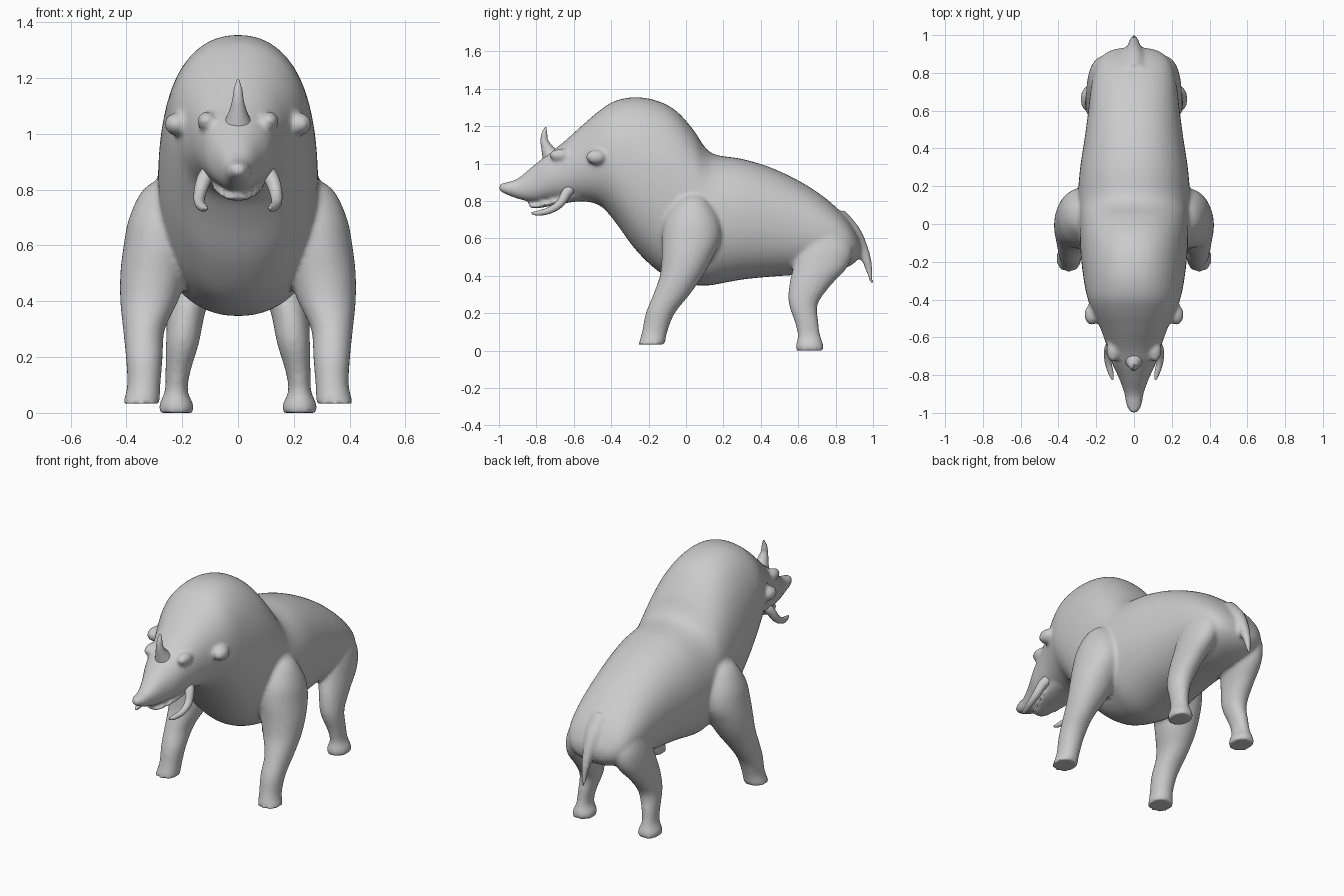
import bpy, bmesh, math
from mathutils import Vector

if "Cube" in bpy.data.objects:
    bpy.data.objects.remove(bpy.data.objects["Cube"])


def refine(pts, n=4):
    """Catmull-Rom resampling of tuples."""
    out = []
    for i in range(len(pts) - 1):
        p0, p1 = pts[max(i - 1, 0)], pts[i]
        p2, p3 = pts[i + 1], pts[min(i + 2, len(pts) - 1)]
        for k in range(n):
            t = k / n
            out.append(tuple(0.5 * (2 * b + (c - a) * t + (2 * a - 5 * b + 4 * c - d) * t * t
                                    + (3 * b - a - 3 * c + d) * t ** 3)
                             for a, b, c, d in zip(p0, p1, p2, p3)))
    return out + [tuple(pts[-1])]


def loft(bm, rings, e=2.0, n=32):
    """Skin superellipse rings given as (centre, u half-axis, v half-axis)."""
    loops = []
    for c, u, v in rings:
        loop = []
        for k in range(n):
            a = 2 * math.pi * k / n
            ca, sa = math.cos(a), math.sin(a)
            loop.append(bm.verts.new(c + u * math.copysign(abs(ca) ** (2 / e), ca)
                                     + v * math.copysign(abs(sa) ** (2 / e), sa)))
        loops.append(loop)
    faces = [bm.faces.new(loops[0]), bm.faces.new(loops[-1])]
    for a, b in zip(loops, loops[1:]):
        for k in range(n):
            faces.append(bm.faces.new((a[k], a[(k + 1) % n], b[(k + 1) % n], b[k])))
    bmesh.ops.recalc_face_normals(bm, faces=faces)


def spine_loft(bm, secs, e=2.0):
    """Sections (y, z bottom, z top, half width)."""
    loft(bm, [(Vector((0, y, (a + b) / 2)), Vector((w, 0, 0)), Vector((0, 0, (b - a) / 2)))
              for y, a, b, w in refine(secs)], e, 48)


def leg_loft(bm, secs, s):
    """Sections (z, y0, y1, x0, x1), mirrored by s."""
    loft(bm, [(Vector((s * (x0 + x1) / 2, (y0 + y1) / 2, z)), Vector(((x1 - x0) / 2, 0, 0)),
               Vector((0, (y1 - y0) / 2, 0))) for z, y0, y1, x0, x1 in refine(secs)], 2.1)


def tube(bm, pts, s=1):
    """Tapered tube through (x, y, z, radius)."""
    p = refine(pts, 6)
    c = [Vector((s * q[0], q[1], q[2])) for q in p]
    rings = []
    for i, q in enumerate(p):
        t = (c[min(i + 1, len(c) - 1)] - c[max(i - 1, 0)]).normalized()
        u = t.orthogonal() if i == 0 else u - t * u.dot(t)
        u = u.normalized()
        rings.append((c[i], u * q[3], t.cross(u) * q[3]))
    loft(bm, rings, 2.0, 20)


def blob(bm, loc, size):
    r = bmesh.ops.create_uvsphere(bm, u_segments=24, v_segments=16, radius=1)
    for v in r["verts"]:
        v.co = Vector(loc) + Vector(a * b for a, b in zip(v.co, size))


def finish(name, bm):
    me = bpy.data.meshes.new(name)
    bm.to_mesh(me)
    bm.free()
    for f in me.polygons:
        f.use_smooth = True
    ob = bpy.data.objects.new(name, me)
    bpy.context.collection.objects.link(ob)
    return ob


# Torso, hump and head
bm = bmesh.new()
spine_loft(bm, [
    (-1.0, .855, .89, .018), (-.96, .835, .9, .04), (-.9, .812, .92, .05),
    (-.82, .795, .985, .078), (-.74, .80, 1.05, .115), (-.66, .80, 1.11, .14),
    (-.56, .80, 1.2, .175), (-.46, .775, 1.285, .22), (-.38, .69, 1.335, .25),
    (-.27, .54, 1.355, .27), (-.15, .425, 1.335, .283), (-.05, .375, 1.28, .287),
    (.04, .352, 1.18, .29), (.1, .347, 1.09, .295), (.16, .354, 1.047, .297),
    (.3, .38, 1.025, .285), (.45, .395, .98, .262), (.6, .405, .91, .242),
    (.72, .41, .835, .228), (.82, .43, .75, .208), (.88, .455, .68, .178),
    (.92, .49, .61, .12), (.935, .53, .57, .04)], 2.2)
# Lower jaw
spine_loft(bm, [(-.84, .768, .778, .025), (-.8, .76, .785, .05),
                (-.7, .778, .815, .085), (-.6, .795, .87, .1), (-.5, .8, .9, .1)])
for s in (-1, 1):
    # Front legs
    leg_loft(bm, [(.85, 0, .08, .2, .26), (.8, -.06, .13, .13, .34), (.7, -.115, .18, .13, .39),
                  (.6, -.13, .187, .15, .41), (.5, -.13, .145, .18, .422),
                  (.4, -.14, .09, .215, .422), (.3, -.175, .02, .262, .412),
                  (.2, -.215, -.06, .27, .402), (.1, -.235, -.1, .278, .397),
                  (.033, -.255, -.113, .28, .413)], s)
    # Hind legs
    leg_loft(bm, [(.65, .64, .84, .08, .21), (.55, .6, .89, .07, .238), (.45, .575, .865, .09, .25),
                  (.35, .552, .775, .12, .255), (.25, .55, .705, .14, .258),
                  (.15, .583, .708, .17, .26), (.08, .597, .718, .18, .262),
                  (.03, .588, .735, .16, .282), (0, .586, .737, .16, .282)], s)
    # Ears and brows
    blob(bm, (s * .222, -.48, 1.035), (.042, .055, .04))
    blob(bm, (s * .11, -.67, 1.045), (.036, .06, .035))
# Tail
tube(bm, [(0, .8, .7, .07), (0, .88, .63, .055), (0, .935, .555, .036),
          (0, .97, .47, .024), (0, .993, .36, .009)])
body = finish("boar_body", bm)

# Blend the overlapping parts into one skin
m = body.modifiers.new("blend", "REMESH")
m.mode = "VOXEL"
m.voxel_size = .011
m.use_smooth_shade = True
m = body.modifiers.new("soften", "SMOOTH")
m.factor = .5
m.iterations = 6

# Nose horn
bm = bmesh.new()
tube(bm, [(0, -.715, 1.03, .055), (0, -.74, 1.075, .034), (0, -.757, 1.12, .021),
          (0, -.757, 1.16, .015), (0, -.75, 1.195, .004)])
finish("nose_horn", bm)

# Tusks
for s, side in ((-1, "left"), (1, "right")):
    bm = bmesh.new()
    tube(bm, [(.09, -.61, .875, .03), (.12, -.64, .84, .027), (.137, -.675, .785, .022),
              (.137, -.73, .75, .018), (.122, -.79, .735, .014), (.113, -.825, .735, .005)], s)
    finish("tusk_" + side, bm)
